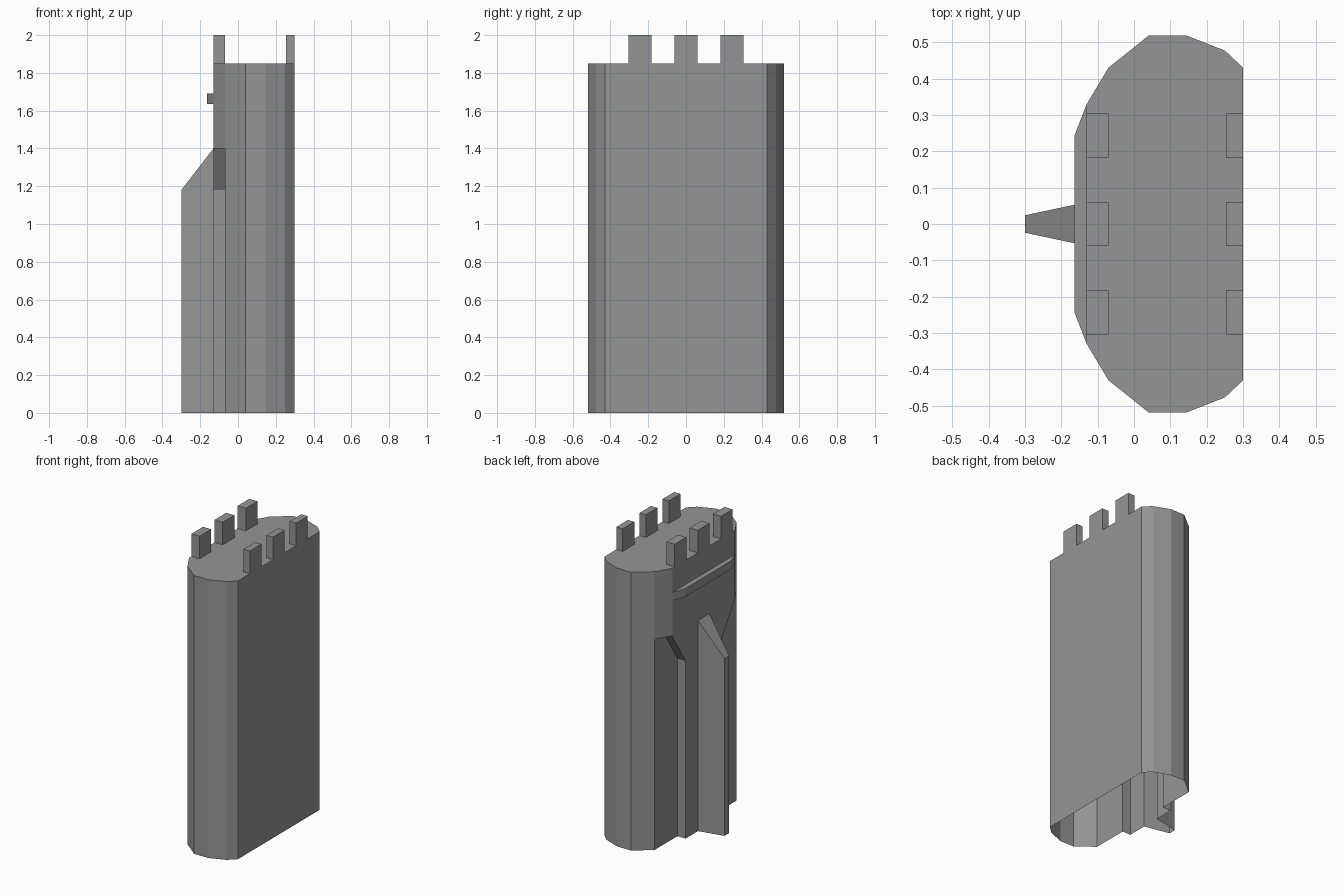
import bpy, bmesh

cube = bpy.data.objects.get("Cube")
if cube:
    bpy.data.objects.remove(cube, do_unlink=True)

grey = bpy.data.materials.new("plain_grey")
grey.use_nodes = True
color = (0.3, 0.3, 0.3, 1)
grey.diffuse_color = color
grey.node_tree.nodes["Principled BSDF"].inputs["Base Color"].default_value = color


def make(name, faces):
    """Weld a list of polygons into one flat-shaded object."""
    bm = bmesh.new()
    for pts in faces:
        bm.faces.new([bm.verts.new(p) for p in pts])
    bmesh.ops.remove_doubles(bm, verts=bm.verts[:], dist=0.0005)
    bmesh.ops.recalc_face_normals(bm, faces=bm.faces[:])
    mesh = bpy.data.meshes.new(name)
    bm.to_mesh(mesh)
    bm.free()
    mesh.materials.append(grey)
    obj = bpy.data.objects.new(name, mesh)
    bpy.context.collection.objects.link(obj)
    return obj


def prism(outline, z0, z1, bottom=True):
    """Faces of an upright prism over an xy outline."""
    faces = [[(x, y, z1) for x, y in outline]]
    if bottom:
        faces.append([(x, y, z0) for x, y in outline])
    for (ax, ay), (bx, by) in zip(outline, outline[1:] + outline[:1]):
        faces.append([(ax, ay, z0), (bx, by, z0), (bx, by, z1), (ax, ay, z1)])
    return faces


TOP, STEP, SLOPE = 1.85, 1.4, 1.18      # body top, recess top, slope foot
BACK, INNER, FLAT = -0.13, -0.07, 0.3   # x of pad, recess and flat side
PAD, WIDE, ROOT = 0.19, 0.33, 0.06      # half widths of pad, panel, fin root

# Rounded end, from the flat side to the recess
end = [(FLAT, 0.43), (0.25, 0.477), (0.145, 0.518), (0.04, 0.518), (INNER, 0.43)]
half_top = end + [(BACK, WIDE)]

# Body shell, open underneath
body = [[(x, y, TOP) for x, y in half_top]
        + [(x, -y, TOP) for x, y in reversed(half_top)]]
body.append([(FLAT, s * 0.43, z) for s, z in
             ((1, 0), (-1, 0), (-1, TOP), (1, TOP))])
for s in (1, -1):
    # rounded end walls
    for (ax, ay), (bx, by) in zip(end, end[1:]):
        wall = [(ax, s * ay, 0), (bx, s * by, 0)]
        if bx == INNER:
            wall.append((bx, s * by, STEP))
        body.append(wall + [(bx, s * by, TOP), (ax, s * ay, TOP)])
    # upper corner wall and its underside
    y = s * 0.43
    body.append([(INNER, y, STEP), (BACK, s * WIDE, STEP),
                 (BACK, s * WIDE, TOP), (INNER, y, TOP)])
    body.append([(INNER, y, STEP), (BACK, s * WIDE, STEP), (INNER, s * WIDE, STEP)])
    # recess plane, sloped shoulder and pad side
    edge = [(s * WIDE, STEP), (s * PAD, SLOPE), (s * PAD, 0)]
    body.append([(INNER, y, 0), (INNER, y, STEP)] + [(INNER, a, b) for a, b in edge])
    for (ay, az), (by, bz) in zip(edge, edge[1:]):
        body.append([(INNER, ay, az), (INNER, by, bz), (BACK, by, bz), (BACK, ay, az)])

# Raised panel with the opening for the fin
half_panel = [(WIDE, TOP), (WIDE, STEP), (PAD, SLOPE), (PAD, 0), (ROOT, 0), (ROOT, STEP)]
body.append([(BACK, y, z) for y, z in half_panel]
            + [(BACK, -y, z) for y, z in reversed(half_panel)])

# Tapered fin walls, sloped top and narrow outer edge
TIP, TIP_X = 0.024, -0.3
for s in (1, -1):
    body.append([(BACK, s * ROOT, 0), (TIP_X, s * TIP, 0),
                 (TIP_X, s * TIP, SLOPE), (BACK, s * ROOT, STEP)])
body.append([(BACK, ROOT, STEP), (BACK, -ROOT, STEP),
             (TIP_X, -TIP, SLOPE), (TIP_X, TIP, SLOPE)])
body.append([(TIP_X, TIP, 0), (TIP_X, -TIP, 0),
             (TIP_X, -TIP, SLOPE), (TIP_X, TIP, SLOPE)])
make("body_shell", body)

# Catch bar across the panel
make("catch_bar", prism([(BACK, WIDE), (-0.163, 0.245), (-0.163, -0.245), (BACK, -WIDE)],
                        1.635, 1.69))

# Two rows of three lugs on top
for row, (x0, x1) in (("inner", (BACK, INNER)), ("outer", (0.253, FLAT))):
    for i, y in enumerate((-0.243, 0, 0.243)):
        a, b = y - 0.061, y + 0.061
        make(f"{row}_lug_{i + 1}",
             prism([(x0, a), (x1, a), (x1, b), (x0, b)], TOP, 2.0, bottom=False))
